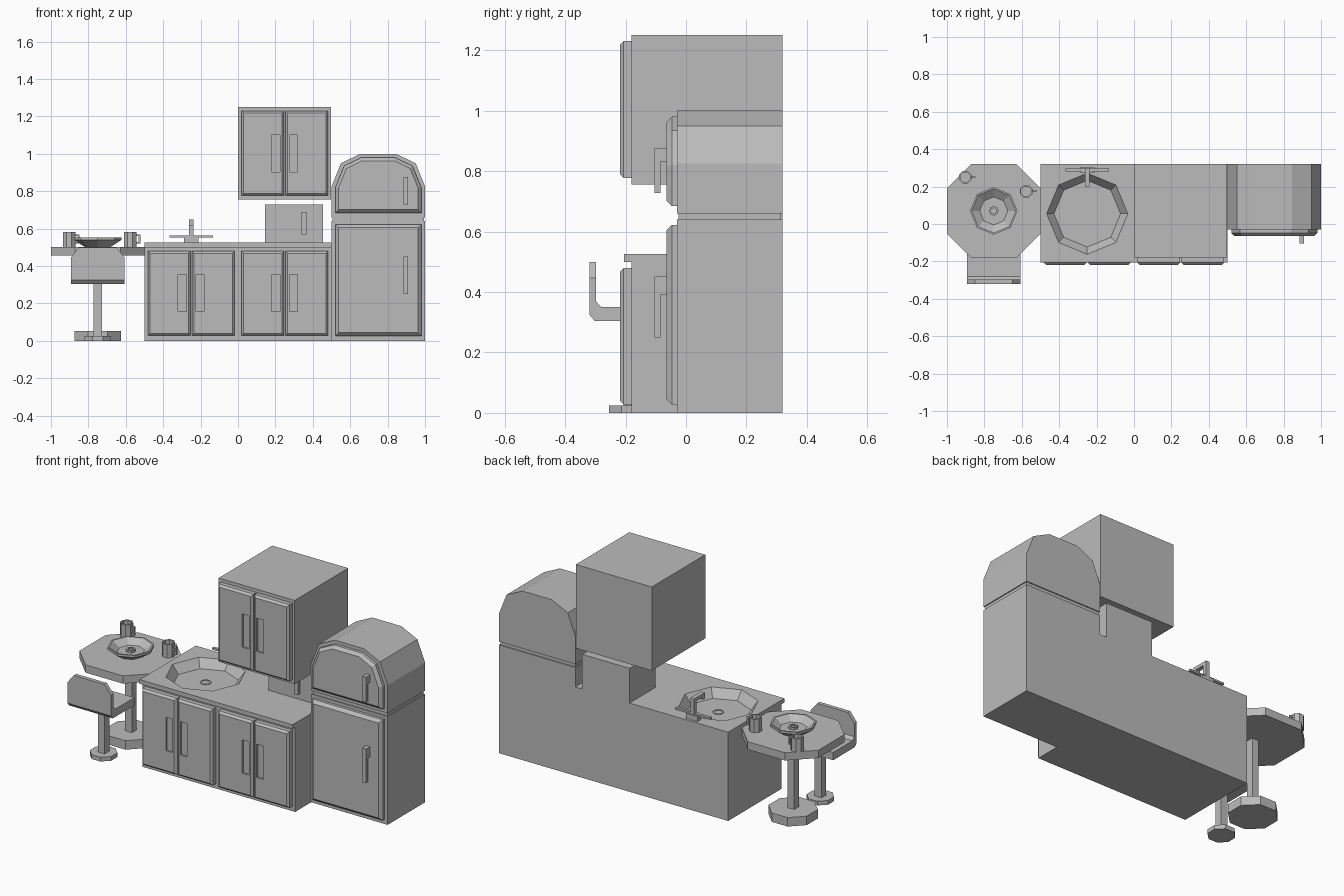
import bpy, bmesh, math

if "Cube" in bpy.data.objects:
    bpy.data.objects.remove(bpy.data.objects["Cube"])

grey = bpy.data.materials.new("plain grey")
grey.diffuse_color = (0.5, 0.5, 0.5, 1)
grey.use_nodes = True
grey.node_tree.nodes["Principled BSDF"].inputs["Base Color"].default_value = grey.diffuse_color


def finish(name, bm):
    bmesh.ops.recalc_face_normals(bm, faces=bm.faces)
    me = bpy.data.meshes.new(name)
    bm.to_mesh(me)
    bm.free()
    me.materials.append(grey)
    ob = bpy.data.objects.new(name, me)
    bpy.context.collection.objects.link(ob)
    return ob


def prism(name, pts, axis, a, b, bevel=0):
    """Extrude a 2D outline along an axis from a to b; bevel rounds the rim at a."""
    place = {'x': lambda p, t: (t, p[0], p[1]),
             'y': lambda p, t: (p[0], t, p[1]),
             'z': lambda p, t: (p[0], p[1], t)}[axis]
    bm = bmesh.new()
    lo = [bm.verts.new(place(p, a)) for p in pts]
    hi = [bm.verts.new(place(p, b)) for p in pts]
    front = bm.faces.new(lo)
    bm.faces.new(hi[::-1])
    n = len(pts)
    for i in range(n):
        j = (i + 1) % n
        bm.faces.new((lo[i], hi[i], hi[j], lo[j]))
    bmesh.ops.recalc_face_normals(bm, faces=bm.faces)
    if bevel:
        bmesh.ops.bevel(bm, geom=list(front.edges), offset=bevel, segments=1,
                        affect='EDGES', profile=0.5)
    return finish(name, bm)


def rect(x0, x1, z0, z1):
    return [(x0, z0), (x1, z0), (x1, z1), (x0, z1)]


def box(name, x0, x1, y0, y1, z0, z1):
    return prism(name, rect(x0, x1, z0, z1), 'y', y0, y1)


def lathe(name, profile, x, y, sides=8, turn=0.0):
    """Revolve a closed (radius, height) profile; radius 0 makes a pole."""
    bm = bmesh.new()
    rings = []
    for r, z in profile:
        if r == 0:
            rings.append([bm.verts.new((x, y, z))] * sides)
        else:
            rings.append([bm.verts.new((x + r * math.cos(turn + math.tau * k / sides),
                                        y + r * math.sin(turn + math.tau * k / sides), z))
                          for k in range(sides)])
    for A, B in zip(rings, rings[1:]):
        for k in range(sides):
            m = (k + 1) % sides
            quad = list(dict.fromkeys((A[k], A[m], B[m], B[k])))
            bm.faces.new(quad)
    return finish(name, bm)


def cut(ob, cutter):
    mod = ob.modifiers.new("cut", 'BOOLEAN')
    mod.operation = 'DIFFERENCE'
    mod.solver = 'EXACT'
    mod.object = cutter
    dg = bpy.context.evaluated_depsgraph_get()
    me = bpy.data.meshes.new_from_object(ob.evaluated_get(dg))
    ob.modifiers.clear()
    ob.data = me
    bpy.data.objects.remove(cutter)


def door_pair(name, x, z0, z1, h0, h1):
    """Two chamfered doors with recessed grips."""
    for side, a, b, g in (("left", 0.018, 0.247, 0.18), ("right", 0.253, 0.482, 0.275)):
        d = prism(f"{name}_{side}_door", rect(x + a, x + b, z0, z1), 'y', -0.218, -0.18, 0.012)
        cut(d, box("cutter", x + g, x + g + 0.044, -0.3, -0.208, h0, h1))


def hook_handle(name, x0, x1, y, z0, z1, reach=0.04):
    """Pull handle fixed at its top and hanging free below."""
    s = z1 - 0.3 * (z1 - z0)
    prism(name, [(y, z1), (y - reach, z1), (y - reach, z0), (y - reach / 2, z0),
                 (y - reach / 2, s), (y, s)], 'x', x0, x1)


# Counter with overhanging top and an eight-sided basin
counter = prism("counter", [(-0.18, 0), (0.32, 0), (0.32, 0.525), (-0.205, 0.525),
                            (-0.205, 0.5), (-0.18, 0.5)], 'x', -0.5, 0.5)
SX, SY = -0.25, 0.055
cut(counter, lathe("cutter", [(0, 0.475), (0.178, 0.475), (0.217, 0.525), (0.217, 0.6), (0, 0.6)],
                   SX, SY))
lathe("sink_drain", [(0, 0.47), (0.03, 0.47), (0.03, 0.479), (0.022, 0.479), (0.022, 0.476),
                     (0, 0.476)], SX, SY, 12)
door_pair("sink_cabinet", -0.5, 0.028, 0.48, 0.158, 0.355)
door_pair("base_cabinet", 0.0, 0.028, 0.48, 0.158, 0.355)

# Tap
box("tap_base", -0.288, -0.212, 0.275, 0.305, 0.525, 0.555)
prism("tap_levers", [(-0.365, 0.28), (-0.29, 0.28), (-0.25, 0.27), (-0.21, 0.28), (-0.135, 0.28),
                     (-0.135, 0.297), (-0.365, 0.297)], 'z', 0.553, 0.564)
prism("tap_spout", [(0.3, 0.55), (0.3, 0.65), (0.2, 0.65), (0.2, 0.615), (0.22, 0.615),
                    (0.22, 0.63), (0.278, 0.63), (0.278, 0.55)], 'x', -0.263, -0.238)

# Wall cabinet
box("wall_cabinet", 0, 0.497, -0.18, 0.32, 0.755, 1.25)
door_pair("wall_cabinet", 0.0, 0.777, 1.23, 0.903, 1.1)

# Microwave
box("microwave", 0.145, 0.455, 0.08, 0.32, 0.525, 0.73)
hook_handle("microwave_handle", 0.34, 0.365, 0.08, 0.57, 0.69)


# Fridge with arched freezer
def arch(half, z0, shoulder, mid, top, w1, w2):
    right = [(half, z0), (half, shoulder), (w1, mid), (w2, top)]
    return [(0.75 + x, z) for x, z in right] + [(0.75 - x, z) for x, z in reversed(right)]


box("fridge_body", 0.5, 1.0, -0.03, 0.32, 0, 0.64)
box("fridge_neck", 0.506, 0.994, -0.024, 0.314, 0.635, 0.665)
prism("freezer_body", arch(0.25, 0.66, 0.825, 0.95, 1.0, 0.2, 0.095), 'y', -0.03, 0.32)
prism("fridge_door", rect(0.52, 0.98, 0.027, 0.622), 'y', -0.064, -0.03, 0.017)
prism("freezer_door", arch(0.23, 0.685, 0.82, 0.935, 0.98, 0.183, 0.09), 'y', -0.064, -0.03, 0.017)
hook_handle("fridge_handle", 0.885, 0.91, -0.064, 0.25, 0.452)
hook_handle("freezer_handle", 0.885, 0.91, -0.064, 0.728, 0.877)

# Table
TX, TY, F = -0.75, 0.07, math.pi / 8
K = 1 / math.cos(F)
c = 0.122
table = [(0.25, c), (c, 0.25), (-c, 0.25), (-0.25, c), (-0.25, -c), (-c, -0.25), (c, -0.25), (0.25, -c)]
prism("table_top", [(TX + x, TY + y) for x, y in table], 'z', 0.457, 0.503)
box("table_post", TX - 0.022, TX + 0.022, TY - 0.022, TY + 0.022, 0.04, 0.46)
lathe("table_foot", [(0, 0), (0.125 * K, 0), (0.125 * K, 0.053), (0, 0.053)], TX, TY, 8, F)

# Plate with centre ring
lathe("plate", [(0, 0.503), (0.07, 0.503), (0.127, 0.54), (0.127, 0.553), (0.118, 0.553),
                (0.075, 0.522), (0, 0.522)], TX, TY)
lathe("plate_ring", [(0, 0.518), (0.026, 0.518), (0.026, 0.535), (0.016, 0.535), (0.016, 0.526),
                     (0, 0.526)], TX, TY)

# Cups
for name, x, y in (("left_cup", -0.903, 0.25), ("right_cup", -0.577, 0.175)):
    lathe(name, [(0, 0.503), (0.036, 0.503), (0.036, 0.582), (0.028, 0.582), (0.028, 0.545),
                 (0, 0.545)], x, y, 8, F)
    prism(name + "_handle", [(x + 0.03, 0.57), (x + 0.055, 0.57), (x + 0.055, 0.52), (x + 0.03, 0.52),
                             (x + 0.03, 0.53), (x + 0.046, 0.53), (x + 0.046, 0.56), (x + 0.03, 0.56)],
          'y', y - 0.005, y + 0.005)
for k in range(4):
    a = math.tau * k / 4 + 0.6
    lathe(f"drink_bubble_{k + 1}", [(0, 0.54), (0.008, 0.54), (0.008, 0.55), (0, 0.55)],
          -0.577 + 0.016 * math.cos(a), 0.175 + 0.016 * math.sin(a), 6)

# Stool: flat seat, low back with clipped corners, post and foot
CX, CY = -0.75, -0.185
prism("stool_seat", [(-0.10, 0.304), (-0.302, 0.304), (-0.32, 0.325), (-0.32, 0.447), (-0.297, 0.447),
                     (-0.297, 0.368), (-0.28, 0.35), (-0.10, 0.35)], 'x', CX - 0.143, CX + 0.143)
prism("stool_back", [(CX - 0.143, 0.447), (CX + 0.143, 0.447), (CX + 0.1, 0.5), (CX - 0.1, 0.5)],
      'y', -0.32, -0.297)
box("stool_post", CX - 0.022, CX + 0.022, CY - 0.022, CY + 0.022, 0.02, 0.31)
lathe("stool_foot", [(0, 0), (0.07 * K, 0), (0.07 * K, 0.025), (0, 0.025)], CX, CY, 8, F)
